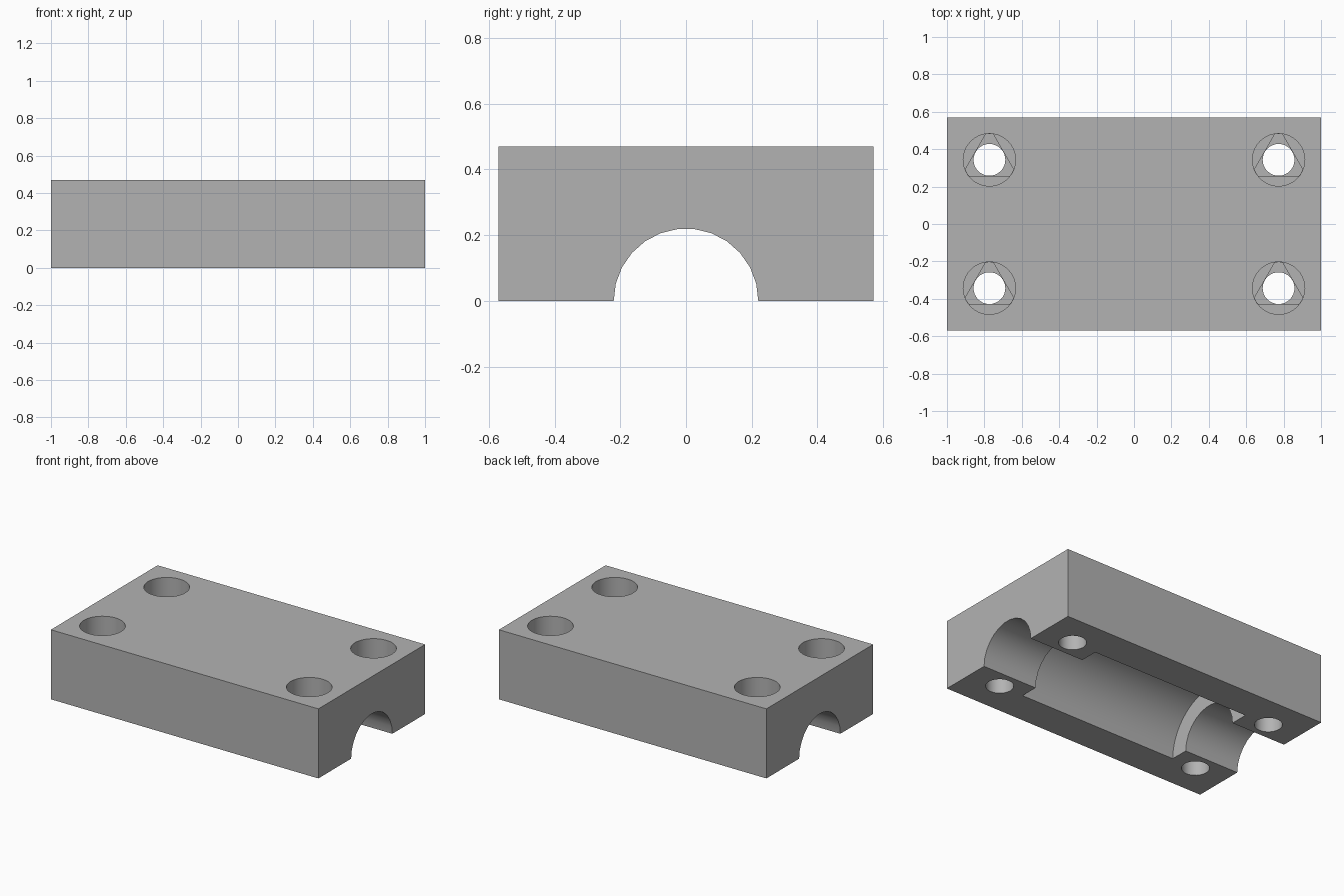
import bpy, bmesh
from math import sin, cos, acos, pi
from mathutils import Vector

cube = bpy.data.objects.get("Cube")
if cube:
    bpy.data.objects.remove(cube, do_unlink=True)

LENGTH, DEPTH, HEIGHT = 2.0, 1.14, 0.47
BORE_R, POCKET_R, POCKET_HALF = 0.22, 0.342, 0.593
HOLE_X, HOLE_Y, HOLE_R, HEAD_R = 0.773, 0.343, 0.085, 0.14
FLOOR, STEP = 0.25, 0.015

grey = bpy.data.materials.new("grey plastic")
grey.use_nodes = True
colour = (0.45, 0.45, 0.45, 1)
grey.diffuse_color = colour
grey.node_tree.nodes["Principled BSDF"].inputs["Base Color"].default_value = colour


def ring(radius, sides):
    return [(radius * cos(2 * pi * i / sides), radius * sin(2 * pi * i / sides))
            for i in range(sides)]


def truncated_triangle(inner, outer):
    """Triangle around the hole, its corners rounded off by the head recess."""
    half = acos(inner / outer)
    angles = [-pi / 2 + k * 2 * pi / 3 + a for k in range(3) for a in (-half, half, pi / 3)]
    return [(outer * cos(a), outer * sin(a)) for a in angles]


def prism(name, points, low, high, along_x=False, centre=(0, 0)):
    """Extrude a closed outline along z, or along x."""
    bm = bmesh.new()
    outline = [(low, u, v) if along_x else (u + centre[0], v + centre[1], low)
               for u, v in points]
    face = bm.faces.new([bm.verts.new(p) for p in outline])
    result = bmesh.ops.extrude_face_region(bm, geom=[face])
    shift = Vector((high - low, 0, 0) if along_x else (0, 0, high - low))
    moved = [g for g in result["geom"] if isinstance(g, bmesh.types.BMVert)]
    bmesh.ops.translate(bm, vec=shift, verts=moved)
    bmesh.ops.recalc_face_normals(bm, faces=bm.faces)
    mesh = bpy.data.meshes.new(name)
    bm.to_mesh(mesh)
    bm.free()
    mesh.materials.append(grey)
    obj = bpy.data.objects.new(name, mesh)
    bpy.context.collection.objects.link(obj)
    return obj


# Solid block
w, d = LENGTH / 2, DEPTH / 2
block = prism("bearing_block", [(-w, -d), (w, -d), (w, d), (-w, d)], 0, HEIGHT)

# Shaft bore and wider bearing pocket on the underside
cutters = [
    prism("bore_cutter", ring(BORE_R, 26), -w - 0.1, w + 0.1, along_x=True),
    prism("pocket_cutter", ring(POCKET_R, 40), -POCKET_HALF, POCKET_HALF, along_x=True),
]

# Screw holes: head recess, shallow triangular step, through hole
for sx in (-1, 1):
    for sy in (-1, 1):
        at = (sx * HOLE_X, sy * HOLE_Y)
        cutters += [
            prism("head_cutter", ring(HEAD_R, 40), FLOOR, HEIGHT + 0.1, centre=at),
            prism("step_cutter", truncated_triangle(HOLE_R + 0.001, HEAD_R - 0.001),
                  FLOOR - STEP, FLOOR + 0.01, centre=at),
            prism("hole_cutter", ring(HOLE_R, 32), -0.1, HEIGHT + 0.1, centre=at),
        ]

bpy.ops.object.select_all(action="DESELECT")
block.select_set(True)
bpy.context.view_layer.objects.active = block
for cutter in cutters:
    cutter.hide_render = True
    mod = block.modifiers.new("cut", "BOOLEAN")
    mod.operation = "DIFFERENCE"
    mod.solver = "EXACT"
    mod.object = cutter
    bpy.ops.object.modifier_apply(modifier=mod.name)
    bpy.data.objects.remove(cutter, do_unlink=True)

bpy.ops.object.shade_smooth_by_angle(angle=pi / 6)
